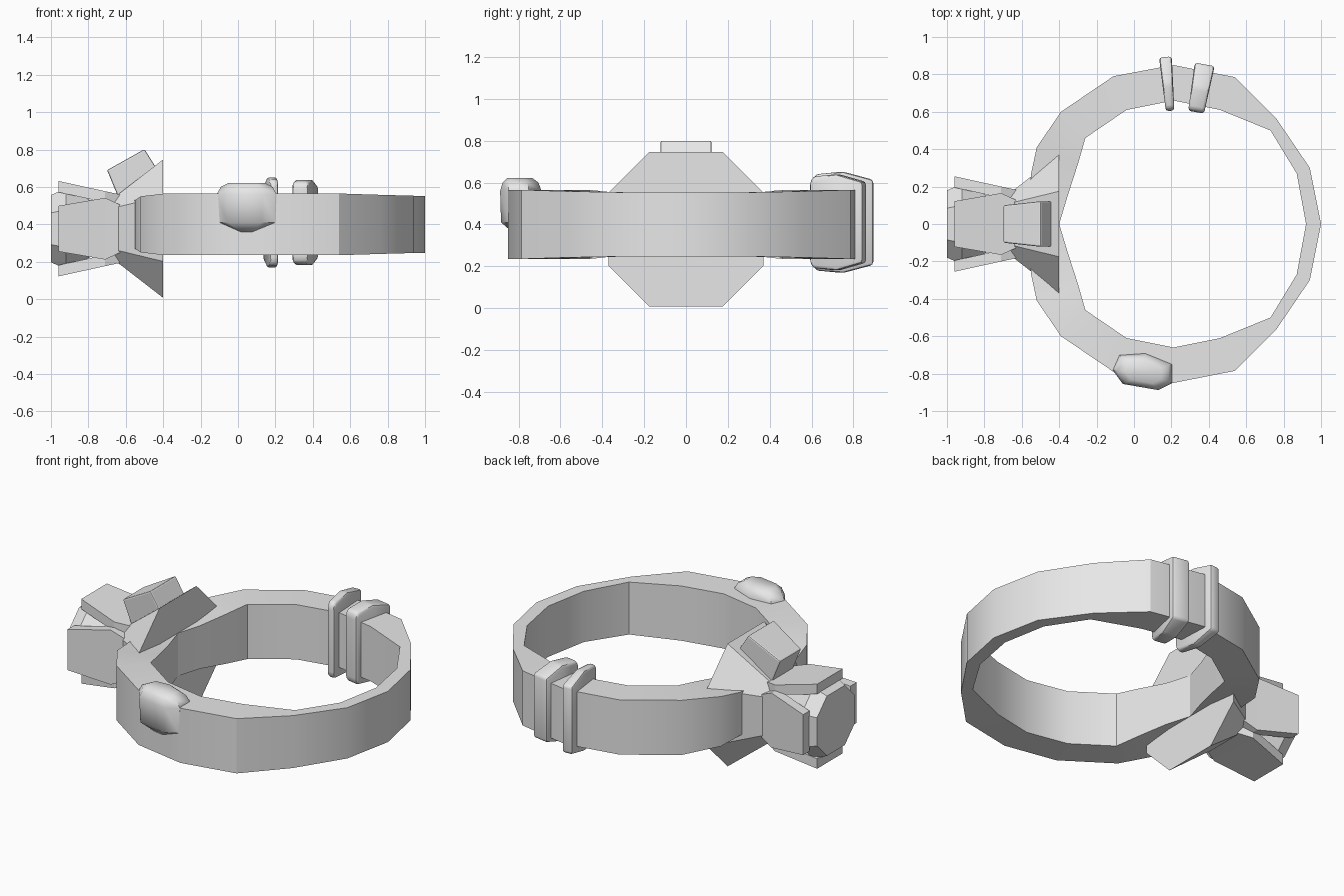
import bpy, bmesh, math
from mathutils import Vector

cube = bpy.data.objects.get("Cube")
if cube:
    bpy.data.objects.remove(cube)

grey = bpy.data.materials.new("plain grey")
grey.use_nodes = True
COLOUR = (0.8, 0.8, 0.8, 1)
grey.diffuse_color = COLOUR
grey.node_tree.nodes["Principled BSDF"].inputs["Base Color"].default_value = COLOUR
MID = 0.377   # height of the gem axis


def loft(name, rings, loop=False, smooth=None, bevel=0):
    """Skin a list of equal rings; cap the ends unless it loops."""
    bm = bmesh.new()
    rows = [[bm.verts.new(p) for p in ring] for ring in rings]
    n = len(rows[0])
    for a, b in zip(rows, rows[1:] + (rows[:1] if loop else [])):
        for i in range(n):
            j = (i + 1) % n
            bm.faces.new((a[i], a[j], b[j], b[i]))
    if not loop:
        bm.faces.new(rows[0])
        bm.faces.new(rows[-1])
    bmesh.ops.recalc_face_normals(bm, faces=bm.faces)
    if bevel:
        bmesh.ops.bevel(bm, geom=bm.edges[:], offset=bevel, segments=2,
                        profile=0.5, affect='EDGES')
    mesh = bpy.data.meshes.new(name)
    bm.to_mesh(mesh)
    bm.free()
    mesh.materials.append(grey)
    obj = bpy.data.objects.new(name, mesh)
    bpy.context.collection.objects.link(obj)
    if smooth:
        bpy.ops.object.select_all(action='DESELECT')
        obj.select_set(True)
        bpy.context.view_layer.objects.active = obj
        bpy.ops.object.shade_smooth_by_angle(angle=math.radians(smooth))
    return obj


def octagon(x, half, flat):
    """Square with cut corners, facing along x."""
    pts = [(half, -flat), (half, flat), (flat, half), (-flat, half),
           (-half, flat), (-half, -flat), (-flat, -half), (flat, -half)]
    return [(x, y, MID + z) for y, z in pts]


# Band: outer xy, inner xy and half height along one half
half_band = [
    (-.57, 0, -.4, 0, .13), (-.55, .27, -.355, .15, .13),
    (-.52, .41, -.3, .32, .15), (-.39, .6, -.26, .46, .165),
    (-.11, .79, -.04, .61, .165), (.21, .85, .21, .66, .165),
    (.54, .785, .46, .61, .165), (.76, .565, .73, .5, .158),
    (.94, .3, .87, .27, .153), (1, 0, .92, 0, .153)]
stations = half_band + [(a, -b, c, -d, h) for a, b, c, d, h in half_band[-2:0:-1]]
loft("band", [[(a, b, .4 - h), (a, b, .4 + h), (c, d, .4 + h), (c, d, .4 - h)]
              for a, b, c, d, h in stations], loop=True, smooth=30)

# Flared setting behind the gem
loft("setting", [octagon(-.4, .37, .175), octagon(-.71, .13, .1)])

# Gem
loft("gem", [octagon(-.68, .1, .05), octagon(-.92, .215, .1),
             octagon(-1, .18, .085)])

# Four prongs round the gem: x, outer distance, half width
prong = [(-.96, .255, .122), (-.71, .2, .165), (-.57, .17, .1)]
for i, side in enumerate(("left", "top", "right", "bottom")):
    c, s = math.cos(i * math.pi / 2), math.sin(i * math.pi / 2)
    rings = []
    for x, r, w in prong:
        rings.append([(x, d * c - v * s, MID + d * s + v * c)
                      for d, v in ((r, -w), (r, w), (r - .06, w), (r - .06, -w))])
    loft(side + "_prong", rings)

# Tapered block on the upper slope of the setting
ends = [((-.7, .69), (-.63, .52), .1), ((-.5, .802), (-.43, .69), .122)]
loft("top_block", [[(a[0], -w, a[1]), (a[0], w, a[1]), (b[0], w, b[1]), (b[0], -w, b[1])]
                   for a, b, w in ends], bevel=.008)

# Two clips wrapped round the band: inner xy, outer xy, half widths, half height
clips = [("narrow_clip", (.193, .605), (.168, .893), .023, .034, .242),
         ("wide_clip", (.332, .598), (.378, .853), .043, .054, .23)]
for name, p, q, w0, w1, h in clips:
    p, q = Vector(p), Vector(q)
    axis = q - p
    side = Vector((-axis.y, axis.x)).normalized()
    outline = [(0, -.83), (0, .83), (.06, .95), (.5, 1), (1, .84),
               (1, -.84), (.5, -1), (.06, -.95)]
    rings = []
    for sign in (-1, 1):
        ring = []
        for t, k in outline:
            xy = p + axis * t + side * sign * (w0 + (w1 - w0) * t)
            ring.append((xy.x, xy.y, .41 + k * h))
        rings.append(ring)
    loft(name, rings, smooth=40, bevel=.015)

# Rounded nugget on the front of the band
outline = [(-.115, -.78), (-.08, -.7), (.06, -.69), (.207, -.75),
           (.207, -.85), (.13, -.888), (-.06, -.855)]
centre = Vector((.05, -.8))
rings = []
for z, k in ((.36, .3), (.41, .95), (.56, 1), (.6, .86), (.622, .6)):
    ring = [centre + (Vector(p) - centre) * k for p in outline]
    rings.append([(v.x, v.y, z) for v in ring])
loft("nugget", rings, smooth=50)
